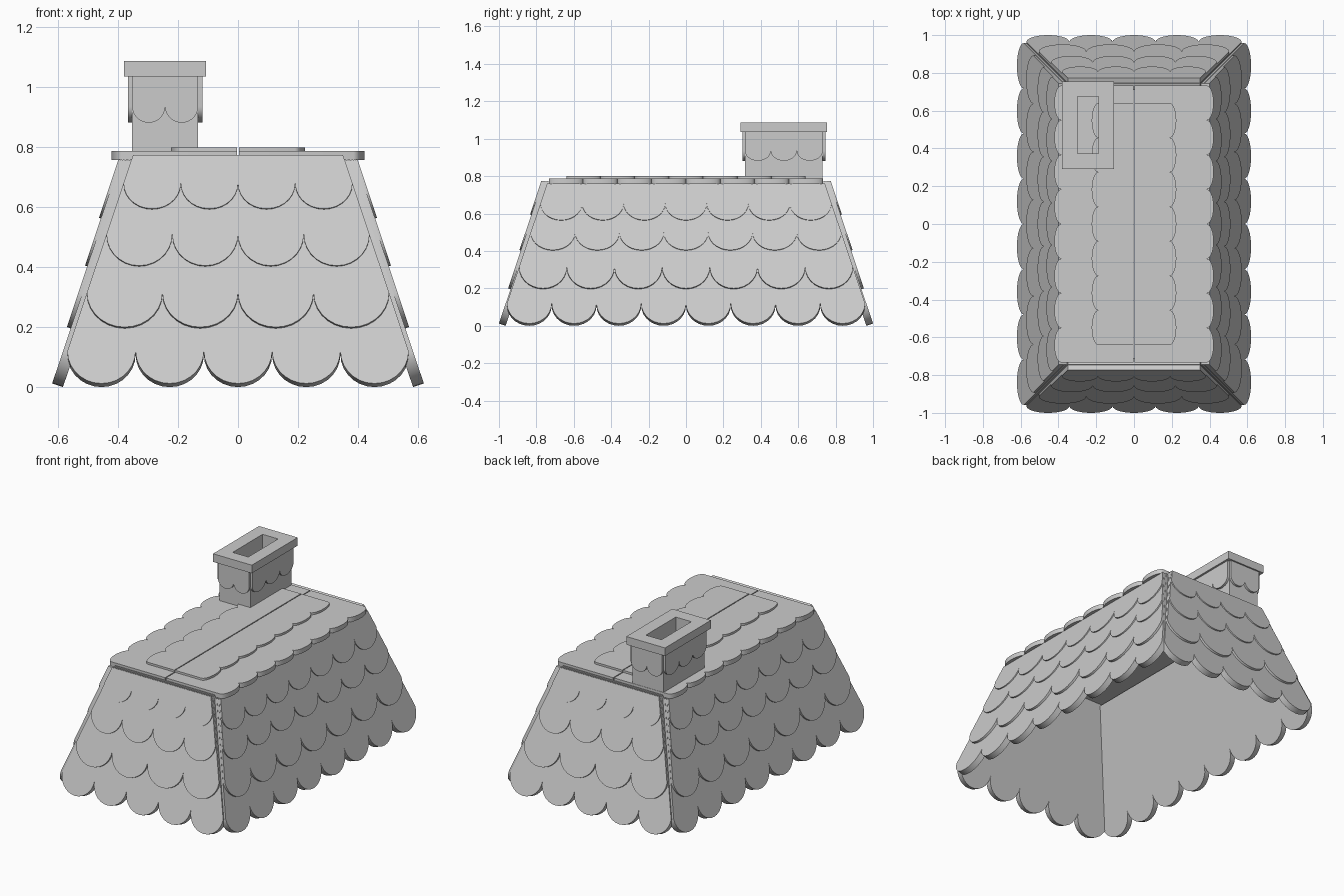
import bpy
import bmesh
from math import sin, cos, pi, radians, hypot
from mathutils import Vector, Matrix

if "Cube" in bpy.data.objects:
    bpy.data.objects.remove(bpy.data.objects["Cube"], do_unlink=True)

# One stone grey for everything
grey = bpy.data.materials.new("stone_grey")
grey.use_nodes = True
grey.diffuse_color = (0.6, 0.6, 0.6, 1)
grey.node_tree.nodes["Principled BSDF"].inputs["Base Color"].default_value = (0.6, 0.6, 0.6, 1)


def finish(name, bm):
    """Turn a bmesh into an object, smooth on the curves and sharp at the edges."""
    bmesh.ops.recalc_face_normals(bm, faces=bm.faces)
    mesh = bpy.data.meshes.new(name)
    bm.to_mesh(mesh)
    bm.free()
    mesh.materials.append(grey)
    mesh.shade_smooth()
    mesh.set_sharp_from_angle(angle=radians(30))
    obj = bpy.data.objects.new(name, mesh)
    bpy.context.collection.objects.link(obj)


def plate(name, points, depth, matrix):
    """Solid plate: an outline extruded by the depth vector, then placed."""
    bm = bmesh.new()
    face = bm.faces.new([bm.verts.new(p) for p in points])
    ext = bmesh.ops.extrude_face_region(bm, geom=[face], use_keep_orig=True)
    moved = [v for v in ext["geom"] if isinstance(v, bmesh.types.BMVert)]
    bmesh.ops.translate(bm, verts=moved, vec=depth)
    bm.transform(matrix)
    finish(name, bm)


def scallops(half, count, cusp, tip, steps=14):
    """Row of half ellipses from -half to half, hanging from cusp to tip."""
    r = half / count
    pts = [(-half, cusp)]
    for i in range(count):
        centre = -half + r * (2 * i + 1)
        for s in range(1, steps + 1):
            a = pi * s / steps
            pts.append((centre - r * cos(a), cusp + (tip - cusp) * sin(a)))
    return pts


def tube(name, centre, outer, hole, z0, z1):
    """Rectangular block with a rectangular hole through it."""
    bm = bmesh.new()
    rings = []
    for (hx, hy), z in ((outer, z0), (outer, z1), (hole, z1), (hole, z0)):
        rings.append([bm.verts.new((centre[0] + sx * hx, centre[1] + sy * hy, z))
                      for sx, sy in ((-1, -1), (1, -1), (1, 1), (-1, 1))])
    for r in range(4):
        a, b = rings[r], rings[(r + 1) % 4]
        for i in range(4):
            j = (i + 1) % 4
            bm.faces.new((a[i], a[j], b[j], b[i]))
    finish(name, bm)


# Sloped roof walls: a thick bottom row, then thinner rows layered over it
SLOPE = 0.335
length = hypot(1, SLOPE)
normal = Vector((0, -1 / length, SLOPE / length))
offsets = (0, 0.014, 0.022, 0.029)
end_rows = ((5, 0.12, 0.012), (4, 0.315, 0.2), (4, 0.51, 0.405), (4, 0.68, 0.595))
side_rows = ((8, 0.12, 0.012), (7, 0.315, 0.2), (7, 0.5, 0.405), (7, 0.655, 0.565))


def roof_wall(name, angle, rows, reach, top_half, top):
    matrix = Matrix.Rotation(radians(angle), 4, "Z")
    for k, (count, cusp, tip) in enumerate(rows):
        outline = scallops(top_half + SLOPE * (top - cusp), count, cusp, tip)
        outline += [(top_half, top), (-top_half, top)]
        points = [(u, -(reach - SLOPE * (z - 0.012) + offsets[k]), z) for u, z in outline]
        thick = (offsets[k] - offsets[k - 1]) / length if k else 0.038
        plate(f"{name}_tile_row_{k + 1}", points, -normal * thick, matrix)


for name, angle in (("front", 0), ("back", 180)):
    roof_wall(name, angle, end_rows, 1.0, 0.35, 0.775)
for name, angle in (("left", 90), ("right", 270)):
    roof_wall(name, angle, side_rows, 0.62, 0.743, 0.76)

# Flat top: two layers of tiles on each side of a narrow centre gap
for name, angle in (("left", 90), ("right", 270)):
    matrix = Matrix.Rotation(radians(angle), 4, "Z")
    for layer, half, count, cusp, tip, z0, z1 in (
            ("lower", 0.733, 8, 0.385, 0.422, 0.757, 0.787),
            ("upper", 0.64, 7, 0.19, 0.224, 0.787, 0.8)):
        outline = scallops(half, count, cusp, tip) + [(half, 0.003), (-half, 0.003)]
        plate(f"{name}_{layer}_top_tiles", [(u, -v, z0) for u, v in outline],
              Vector((0, 0, z1 - z0)), matrix)

# Chimney: hollow shaft, cap and a tiled skirt on its four faces
centre = (-0.243, 0.523)
flue = (0.055, 0.151)
tube("chimney_shaft", centre, (0.11, 0.208), flue, 0.785, 1.05)
tube("chimney_cap", centre, (0.137, 0.232), flue, 1.036, 1.088)
for name, angle, half, reach, count in (
        ("front", 0, 0.11, 0.208, 2), ("left", 90, 0.208, 0.11, 3),
        ("back", 180, 0.11, 0.208, 2), ("right", 270, 0.208, 0.11, 3)):
    matrix = Matrix.Translation((*centre, 0)) @ Matrix.Rotation(radians(angle), 4, "Z")
    outline = scallops(half, count, 0.935, 0.882) + [(half, 1.036), (-half, 1.036)]
    plate(f"chimney_{name}_skirt", [(u, -reach, z) for u, z in outline],
          Vector((0, -0.014, 0)), matrix)
